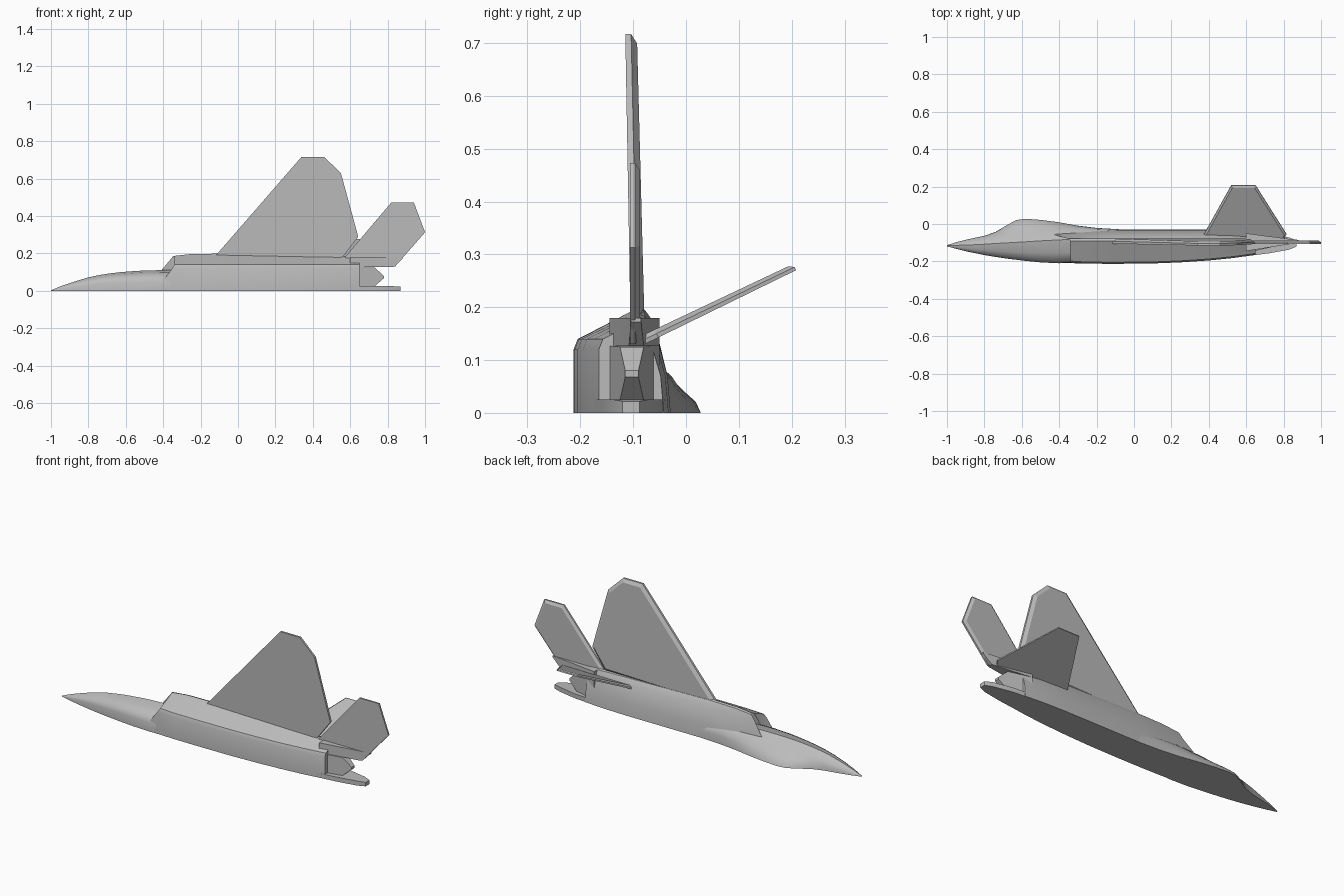
import bpy, bmesh, math
from mathutils import Vector

if "Cube" in bpy.data.objects:
    bpy.data.objects.remove(bpy.data.objects["Cube"], do_unlink=True)

grey = bpy.data.materials.new("airframe grey")
grey.use_nodes = True
grey.diffuse_color = (0.5, 0.5, 0.5, 1)
grey.node_tree.nodes["Principled BSDF"].inputs["Base Color"].default_value = (0.5, 0.5, 0.5, 1)


def finish(name, bm, angle=30):
    bmesh.ops.recalc_face_normals(bm, faces=bm.faces)
    mesh = bpy.data.meshes.new(name)
    bm.to_mesh(mesh)
    bm.free()
    mesh.materials.append(grey)
    ob = bpy.data.objects.new(name, mesh)
    bpy.context.collection.objects.link(ob)
    bpy.ops.object.select_all(action='DESELECT')
    ob.select_set(True)
    bpy.context.view_layer.objects.active = ob
    bpy.ops.object.shade_smooth_by_angle(angle=math.radians(angle))
    return ob


def loft(rings):
    """Skin closed rings of points and cap both ends."""
    bm = bmesh.new()
    loops = [[bm.verts.new(p) for p in ring] for ring in rings]
    n = len(loops[0])
    for a, b in zip(loops, loops[1:]):
        for i in range(n):
            j = (i + 1) % n
            bm.faces.new((a[i], a[j], b[j], b[i]))
    first = bm.faces.new(loops[0])
    bm.faces.new(loops[-1])
    return bm, first


# Forebody with canopy bulge: x, top, bottom, half width, chine height
def nose_ring(x, top, bottom, w, chine):
    sill = min(chine + w * 0.48, top - 0.15 * (top - chine))
    h = top - sill
    section = [(top, 0), (top - h * 0.13, w * 0.2), (top - h * 0.5, w * 0.41),
               (sill, w * 0.62), (chine + (sill - chine) * 0.45, w * 0.86),
               (chine, w), (chine + (bottom - chine) * 0.55, w * 0.9),
               (chine + (bottom - chine) * 0.9, w * 0.7), (bottom, w * 0.45), (bottom, 0)]
    return [(x, y, z) for y, z in section]


nose = [(-1, -.113, -.119, .003, -.116), (-.95, -.097, -.133, .024, -.114),
        (-.88, -.08, -.15, .048, -.112), (-.8, -.063, -.166, .072, -.108),
        (-.74, -.042, -.176, .085, -.104), (-.68, -.006, -.185, .094, -.101),
        (-.63, .021, -.191, .1, -.098), (-.58, .028, -.197, .104, -.095),
        (-.5, .022, -.205, .109, -.09), (-.4, .009, -.21, .111, -.085),
        (-.3, -.009, -.204, .111, -.08), (-.2, -.021, -.195, .108, -.08),
        (-.05, -.03, -.185, .1, -.08)]
finish("forebody", loft([nose_ring(*s) for s in nose])[0], 40)


# Main fuselage half with raked intake mouth
def body_ring(x, top, bottom, w):
    section = [(top, 0), (top - .006, .07), (top - .03, w - .03), (-.078, w - .004),
               (-.09, w), (-.108, w - .009), (bottom + .028, .15), (bottom + .008, .14),
               (bottom, .12), (bottom, 0)]
    if x is None:
        return [(-.5 + .75 * z - .35 * (y + .04), y, z) for y, z in section]
    return [(x, y, z) for y, z in section]


body = [(None, -.045, -.206, .187), (-.25, -.034, -.212, .197), (-.1, -.029, -.213, .199),
        (.1, -.029, -.211, .195), (.25, -.029, -.205, .192), (.4, -.029, -.195, .189),
        (.53, -.033, -.182, .187), (.65, -.042, -.165, .182)]
bm, mouth = loft([body_ring(*s) for s in body])
bmesh.ops.recalc_face_normals(bm, faces=bm.faces)
bmesh.ops.inset_individual(bm, faces=[mouth], thickness=.007)
bmesh.ops.translate(bm, verts=mouth.verts, vec=(.07, 0, 0))
finish("fuselage", bm)


# Tapered tail blocks: x, y range, z range
def block(name, stations):
    rings = [[(x, a, c), (x, b, c), (x, b, d), (x, a, d)] for x, a, b, c, d in stations]
    finish(name, loft(rings)[0], 15)


block("tail_boom", [(.6, -.145, -.05, .127, .18), (.83, -.108, -.08, .127, .18),
                    (.88, -.104, -.085, .172, .18)])
block("engine_nozzle", [(.6, -.155, -.05, .024, .128), (.73, -.125, -.08, .024, .125),
                        (.78, -.115, -.09, .068, .08)])
block("centre_tail", [(.6, -.172, -.04, 0, .025), (.72, -.157, -.05, 0, .025),
                      (.83, -.137, -.072, 0, .025), (.87, -.12, -.088, 0, .022)])


# Lifting surfaces: outline of (x, span), flat underside, chamfered upper side
def surface(name, outline, origin, span, normal, thick_root, thick_tip, inset):
    origin, span, normal = Vector(origin), Vector(span).normalized(), Vector(normal).normalized()
    reach = max(s for _, s in outline)

    def place(x, s, level):
        t = thick_root + (thick_tip - thick_root) * s / reach
        return origin + Vector((x, 0, 0)) + span * s + normal * t * level

    def shrink():
        # Offset every edge inward by the chamfer width
        pts = [Vector(p) for p in outline]
        out = []
        for i, p in enumerate(pts):
            d = (p - pts[i - 1]).normalized()
            e = (pts[(i + 1) % len(pts)] - p).normalized()
            n, m = Vector((d.y, -d.x)), Vector((e.y, -e.x))
            out.append(p + (n + m) * inset / (1 + n.dot(m)))
        return out

    rings = [[place(x, s, level) for x, s in outline] for level in (0, .5)]
    rings.append([place(p.x, p.y, 1) for p in shrink()])
    finish(name, loft(rings)[0], 10)


surface("main_wing",
        [(-.14, .165), (.34, .717), (.46, .717), (.55, .63), (.643, .29), (.56, .18)],
        (0, -.102, 0), (0, -.018, 1), (0, 1, 0), .028, .022, .018)
surface("tailplane",
        [(.55, .155), (.82, .473), (.94, .473), (1, .313), (.84, .13), (.6, .13)],
        (0, -.106, 0), (0, 0, 1), (0, 1, 0), .019, .019, .014)
surface("tail_fin",
        [(.36, -.01), (.52, .31), (.65, .31), (.815, .02), (.8, -.01)],
        (0, -.07, .134), (0, .9, .44), (0, -.44, .9), .017, .013, .01)
